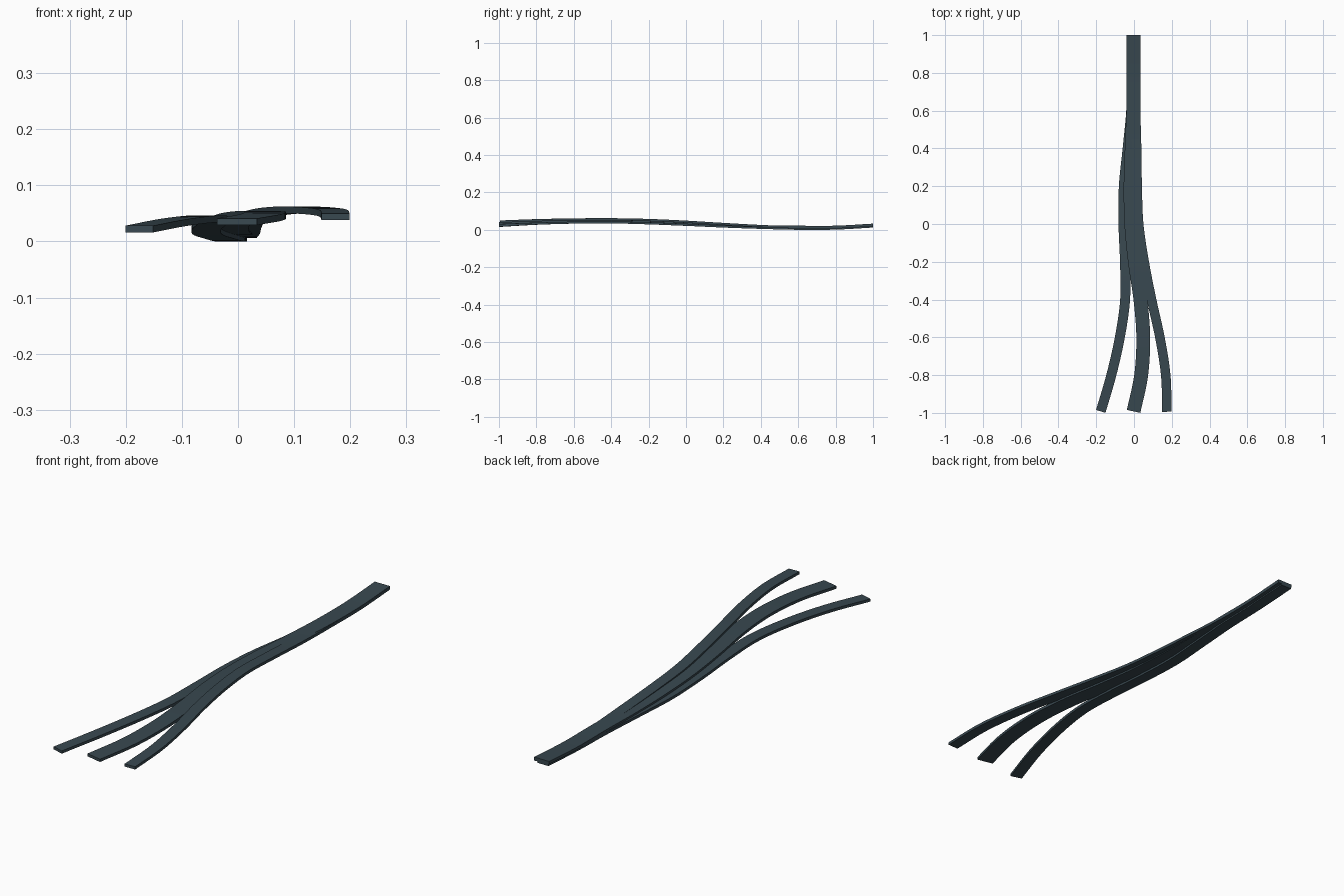
import bpy, bmesh
from mathutils import Vector

if "Cube" in bpy.data.objects:
    bpy.data.objects.remove(bpy.data.objects["Cube"])

mat = bpy.data.materials.new("dark_slate")
mat.diffuse_color = (0.04, 0.065, 0.08, 1)
mat.use_nodes = True
mat.node_tree.nodes["Principled BSDF"].inputs["Base Color"].default_value = mat.diffuse_color


def smooth_path(pts, steps=8):
    """Catmull-Rom samples through the control points."""
    p = [Vector(q) for q in pts]
    p = [2 * p[0] - p[1]] + p + [2 * p[-1] - p[-2]]
    out = []
    for i in range(1, len(p) - 2):
        a, b, c, d = p[i - 1:i + 3]
        for k in range(steps):
            t = k / steps
            out.append(0.5 * (2 * b + (c - a) * t + (2 * a - 5 * b + 4 * c - d) * t * t
                              + (3 * b - a - 3 * c + d) * t ** 3))
    out.append(p[-2])
    return out


def strand(name, pts, width, thick):
    """Sweep a flat rectangular section along a path."""
    path = smooth_path(pts)
    bm = bmesh.new()
    rings = []
    for i, c in enumerate(path):
        tan = path[min(i + 1, len(path) - 1)] - path[max(i - 1, 0)]
        side = Vector((-tan.y, tan.x, 0)).normalized() * width / 2
        up = Vector((0, 0, thick / 2))
        rings.append([bm.verts.new(c + s * side + u * up)
                      for s, u in ((-1, -1), (1, -1), (1, 1), (-1, 1))])
    for a, b in zip(rings, rings[1:]):
        for k in range(4):
            n = (k + 1) % 4
            bm.faces.new((a[k], a[n], b[n], b[k]))
    bm.faces.new(rings[0])
    bm.faces.new(rings[-1])
    bmesh.ops.recalc_face_normals(bm, faces=bm.faces)
    me = bpy.data.meshes.new(name)
    bm.to_mesh(me)
    bm.free()
    me.materials.append(mat)
    ob = bpy.data.objects.new(name, me)
    bpy.context.collection.objects.link(ob)


# Narrow left strand, lowest at the joined end
strand("left_strand", [
    (-0.176, -0.992, 0.022), (-0.120, -0.8, 0.033), (-0.075, -0.6, 0.039),
    (-0.047, -0.4, 0.040), (-0.048, -0.2, 0.035), (-0.056, 0, 0.027),
    (-0.054, 0.2, 0.018), (-0.034, 0.4, 0.011), (-0.015, 0.6, 0.006),
    (-0.010, 0.8, 0.007), (-0.010, 1, 0.018)], 0.052, 0.012)

# Wide middle strand
strand("middle_strand", [
    (-0.002, -0.992, 0.035), (0.038, -0.8, 0.042), (0.049, -0.6, 0.047),
    (0.034, -0.4, 0.048), (0.005, -0.2, 0.044), (-0.014, 0, 0.036),
    (-0.018, 0.2, 0.027), (-0.012, 0.4, 0.019), (-0.004, 0.6, 0.016),
    (-0.003, 0.8, 0.016), (-0.003, 1, 0.027)], 0.073, 0.012)

# Narrow right strand
strand("right_strand", [
    (0.174, -0.994, 0.044), (0.168, -0.8, 0.051), (0.137, -0.6, 0.055),
    (0.093, -0.4, 0.056), (0.054, -0.2, 0.052), (0.025, 0, 0.043),
    (0.017, 0.2, 0.031), (0.014, 0.4, 0.020), (0.009, 0.6, 0.013),
    (0.009, 0.8, 0.013), (0.009, 1, 0.024)], 0.050, 0.012)
